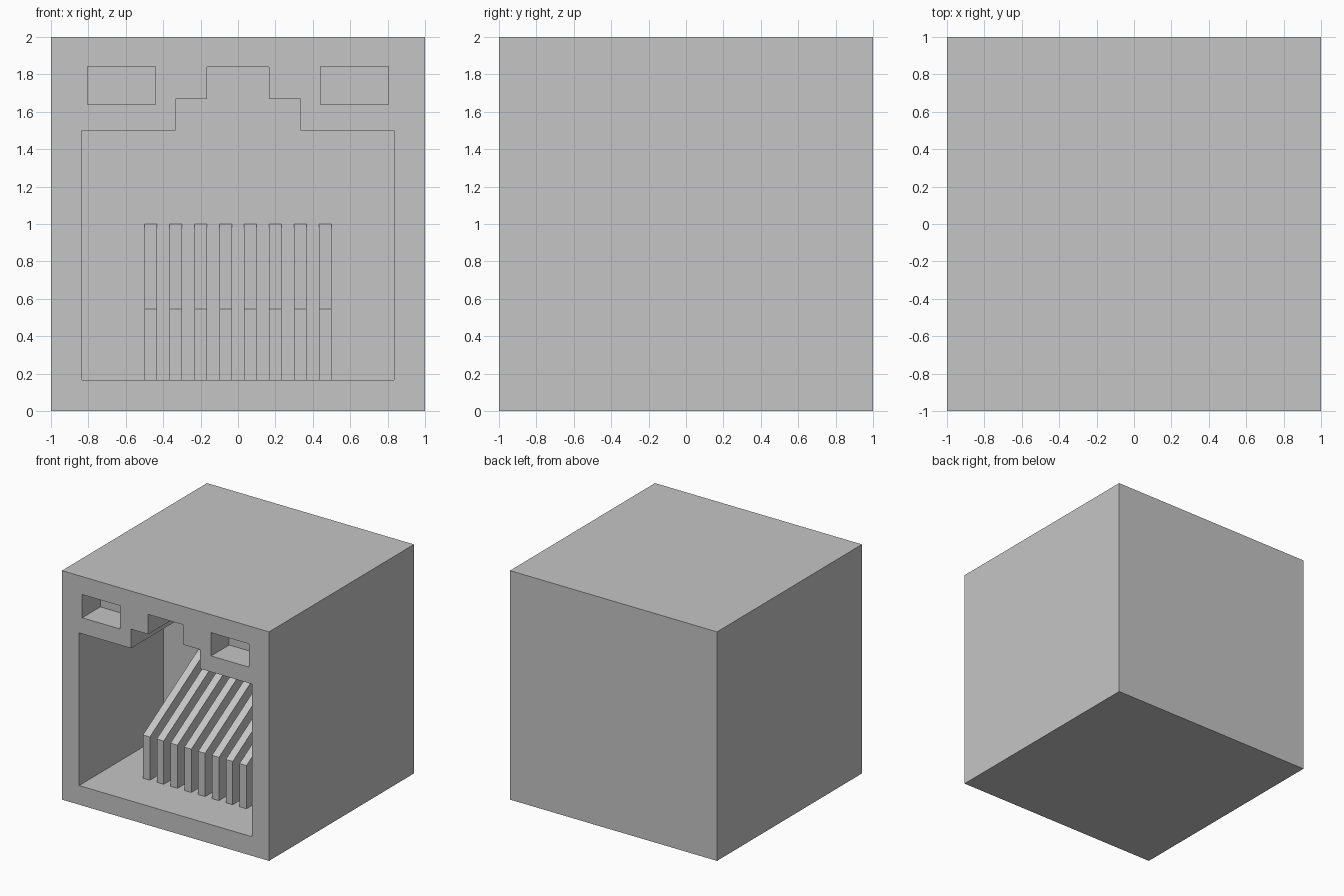
import bpy
import bmesh
from mathutils import Vector

default_cube = bpy.data.objects.get("Cube")
if default_cube:
    bpy.data.objects.remove(default_cube, do_unlink=True)

GREY = (0.56, 0.56, 0.56, 1.0)
grey = bpy.data.materials.new("plain grey")
grey.use_nodes = True
grey.diffuse_color = GREY
grey.node_tree.nodes["Principled BSDF"].inputs["Base Color"].default_value = GREY


def prism(name, outline, sweep):
    """Solid made by sweeping a closed outline along a vector."""
    bm = bmesh.new()
    face = bm.faces.new([bm.verts.new(p) for p in outline])
    swept = bmesh.ops.extrude_face_region(bm, geom=[face])["geom"]
    verts = [v for v in swept if isinstance(v, bmesh.types.BMVert)]
    bmesh.ops.translate(bm, verts=verts, vec=Vector(sweep))
    bmesh.ops.recalc_face_normals(bm, faces=bm.faces)
    mesh = bpy.data.meshes.new(name)
    bm.to_mesh(mesh)
    bm.free()
    mesh.materials.append(grey)
    obj = bpy.data.objects.new(name, mesh)
    bpy.context.collection.objects.link(obj)
    return obj


def cut(target, outline_xz, depth):
    """Cut a pocket of the given depth into the front face."""
    start = -1.1
    cutter = prism("pocket_cutter", [(x, start, z) for x, z in outline_xz],
                   (0, -1 - start + depth, 0))
    cutter.hide_render = True
    mod = target.modifiers.new("pocket", "BOOLEAN")
    mod.operation = "DIFFERENCE"
    mod.solver = "EXACT"
    mod.object = cutter
    bpy.context.view_layer.objects.active = target
    bpy.ops.object.modifier_apply(modifier=mod.name)
    bpy.data.objects.remove(cutter, do_unlink=True)


# Housing block
housing = prism("housing", [(-1, -1, 0), (1, -1, 0), (1, 1, 0), (-1, 1, 0)], (0, 0, 2))

# Plug opening with a stepped latch slot, mirrored about the middle
FLOOR, BACK = 0.167, 0.167
half = [(0.835, FLOOR), (0.835, 1.5), (0.333, 1.5), (0.333, 1.667),
        (0.167, 1.667), (0.167, 1.84)]
cut(housing, half + [(-x, z) for x, z in reversed(half)], 1 + BACK)

# Indicator light recesses
for side in (-1, 1):
    a, b = side * 0.44, side * 0.805
    cut(housing, [(a, 1.64), (b, 1.64), (b, 1.843), (a, 1.843)], 0.25)

# Eight sloped contacts, set slightly into the floor and back wall
SINK = 0.01
profile = [(-0.597, FLOOR - SINK), (-0.597, 0.545), (BACK, 1.0),
           (BACK + SINK, 1.0), (BACK + SINK, FLOOR - SINK)]
for i in range(8):
    x = -0.5 + i * 2 / 15
    prism(f"contact_{i + 1}", [(x, y, z) for y, z in profile], (1 / 15, 0, 0))
